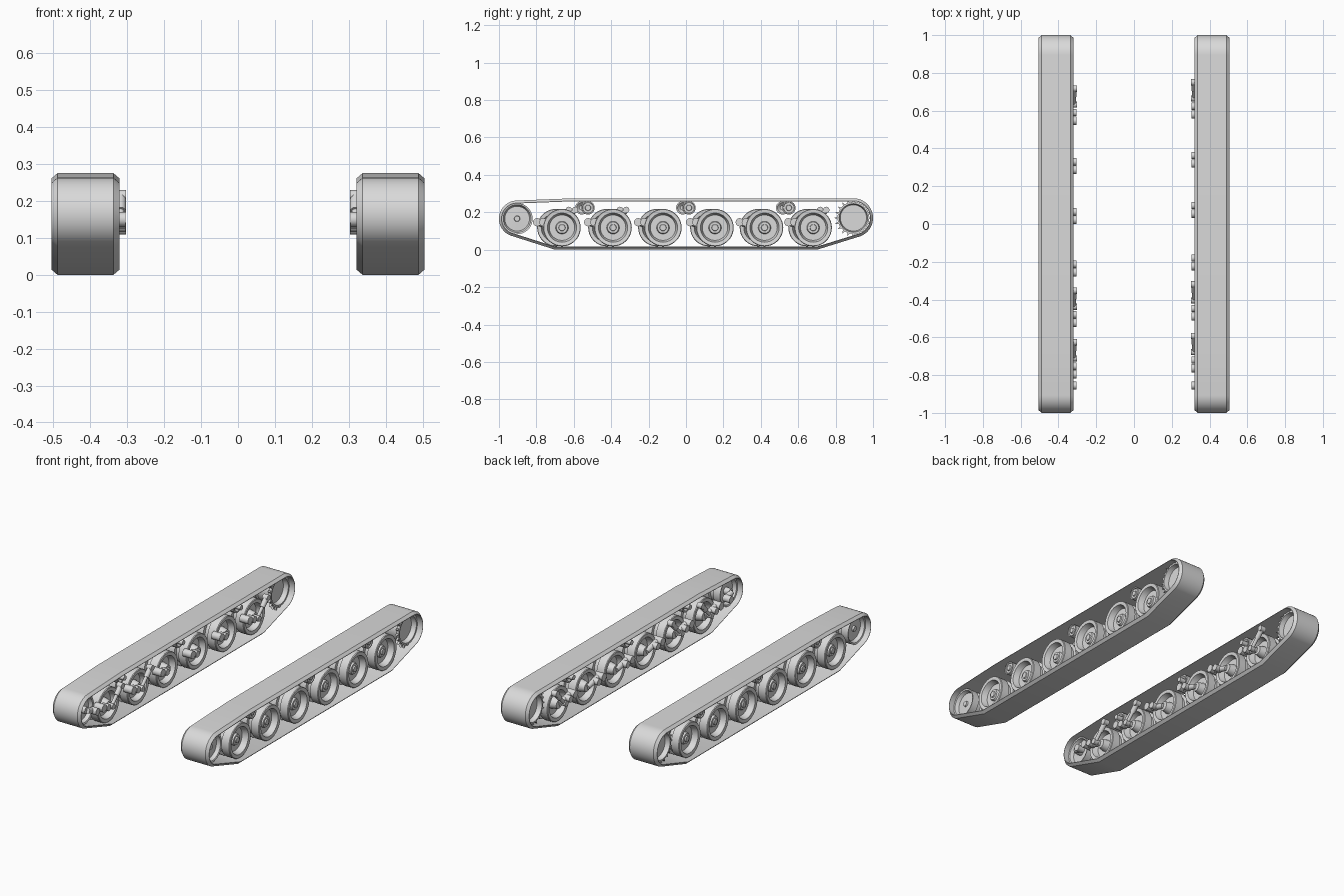
import bpy, bmesh, math
from mathutils import Vector, Matrix

cube = bpy.data.objects.get("Cube")
if cube:
    bpy.data.objects.remove(cube, do_unlink=True)

metal = bpy.data.materials.new("light_grey_metal")
metal.use_nodes = True
GREY = (0.7, 0.7, 0.7, 1)
metal.diffuse_color = GREY
metal.node_tree.nodes["Principled BSDF"].inputs["Base Color"].default_value = GREY

TRACK_X = 0.413          # middle of each track
STAGGER = -0.033         # one side's suspension sits further forward
WHEELS = [-0.663, -0.39, -0.123, 0.155, 0.42, 0.68]
ROLLERS = [-0.524, 0.016, 0.55]
SHOCKED = (0, 1, 5)
IDLER = (-0.903, 0.166)
SPROCKET = (0.895, 0.17)


def finish(name, bm, angle=32):
    bmesh.ops.recalc_face_normals(bm, faces=bm.faces)
    mesh = bpy.data.meshes.new(name)
    bm.to_mesh(mesh)
    bm.free()
    mesh.materials.append(metal)
    obj = bpy.data.objects.new(name, mesh)
    bpy.context.collection.objects.link(obj)
    bpy.ops.object.select_all(action='DESELECT')
    obj.select_set(True)
    bpy.context.view_layer.objects.active = obj
    bpy.ops.object.shade_smooth_by_angle(angle=math.radians(angle))
    return obj


def loft(bm, rings, closed=False):
    n = len(rings[0])
    count = len(rings) if closed else len(rings) - 1
    for i in range(count):
        a, b = rings[i], rings[(i + 1) % len(rings)]
        for j in range(n):
            k = (j + 1) % n
            bm.faces.new((a[j], a[k], b[k], b[j]))


def lathe(name, profile, side, centre, seg=36):
    """Turn (outward offset, radius) points about a sideways axle."""
    bm = bmesh.new()
    y, z = centre
    rings = []
    for off, r in profile:
        rings.append([bm.verts.new((side * (TRACK_X + off),
                                    y + r * math.cos(math.tau * i / seg),
                                    z + r * math.sin(math.tau * i / seg)))
                      for i in range(seg)])
    loft(bm, rings)
    bm.faces.new(rings[0])
    bm.faces.new(rings[-1])
    return finish(name, bm)


def pin(name, side, centre, x0, x1, r, seg=16):
    return lathe(name, [(x0 - TRACK_X, r), (x1 - TRACK_X, r)], side, centre, seg)


def rod(name, start, end, r1, r2, seg=14):
    start, end = Vector(start), Vector(end)
    d = end - start
    bm = bmesh.new()
    turn = Vector((0, 0, 1)).rotation_difference(d).to_matrix().to_4x4()
    bmesh.ops.create_cone(bm, cap_ends=True, segments=seg, radius1=r1, radius2=r2,
                          depth=d.length,
                          matrix=Matrix.Translation((start + end) / 2) @ turn)
    return finish(name, bm)


def arc(centre, r, a0, a1, n):
    return [Vector((centre[0] + r * math.cos(math.radians(a0 + (a1 - a0) * i / n)),
                    centre[1] + r * math.sin(math.radians(a0 + (a1 - a0) * i / n))))
            for i in range(n + 1)]


def track_band(name, side):
    """Sweep a chamfered strip round the running gear."""
    path = [Vector((-0.7, 0)), Vector((0.7, 0))]
    path += arc(SPROCKET, 0.105, -68, 90, 22)
    path += [Vector((-0.6, 0.275))]
    path += arc(IDLER, 0.097, 93, 247, 22)
    section = [(-0.0915, 0.016), (-0.0915, 0.0135), (-0.076, 0),
               (0.076, 0), (0.0915, 0.0135), (0.0915, 0.016)]
    bm = bmesh.new()
    rings = []
    for i, p in enumerate(path):
        d0 = (p - path[i - 1]).normalized()
        d1 = (path[(i + 1) % len(path)] - p).normalized()
        inward = Vector((-d0.y - d1.y, d0.x + d1.x)).normalized()
        inward /= max(0.5, inward.dot(Vector((-d0.y, d0.x))))
        rings.append([bm.verts.new((side * (TRACK_X + off),
                                    p.x + inward.x * t, p.y + inward.y * t))
                      for off, t in section])
    loft(bm, rings, closed=True)
    return finish(name, bm, 20)


def tooth_ring(name, side, off, teeth=20):
    bm = bmesh.new()
    rings = []
    for x in (off - 0.006, off + 0.006):
        ring = []
        for i in range(teeth * 4):
            r = 0.103 if i % 4 == 0 else 0.085
            a = math.tau * i / (teeth * 4)
            ring.append(bm.verts.new((side * (TRACK_X + x),
                                      SPROCKET[0] + r * math.cos(a),
                                      SPROCKET[1] + r * math.sin(a))))
        rings.append(ring)
    # inner edge of the ring
    for x in (off + 0.006, off - 0.006):
        rings.append([bm.verts.new((side * (TRACK_X + x),
                                    SPROCKET[0] + 0.076 * math.cos(math.tau * i / (teeth * 4)),
                                    SPROCKET[1] + 0.076 * math.sin(math.tau * i / (teeth * 4))))
                      for i in range(teeth * 4)])
    loft(bm, rings, closed=True)
    return finish(name, bm)


# Twin-tyred road wheel: hub, dished disc, rim, tyre gap, inner hub
ROAD_WHEEL = [(0.05, 0.012), (0.05, 0.016), (0.043, 0.018), (0.043, 0.03), (0.03, 0.034),
              (0.03, 0.068), (0.064, 0.078), (0.066, 0.097), (0.062, 0.1), (0.014, 0.1),
              (0.012, 0.084), (-0.012, 0.084), (-0.014, 0.1), (-0.062, 0.1), (-0.066, 0.097),
              (-0.064, 0.078), (-0.03, 0.068), (-0.03, 0.034), (-0.07, 0.026)]
ROLLER = [(0.05, 0.01), (0.05, 0.014), (0.043, 0.016), (0.043, 0.028), (0.048, 0.03),
          (0.048, 0.036), (-0.048, 0.036), (-0.048, 0.028), (-0.035, 0.014), (-0.075, 0.014)]
IDLER_WHEEL = [(0.046, 0.008), (0.046, 0.014), (0.036, 0.016), (0.034, 0.066), (0.055, 0.074),
               (0.058, 0.083), (0.015, 0.083), (0.012, 0.07), (-0.012, 0.07), (-0.015, 0.083),
               (-0.058, 0.083), (-0.055, 0.074), (-0.034, 0.066), (-0.036, 0.02), (-0.07, 0.02)]
SPROCKET_DRUM = [(0.03, 0.07), (0.058, 0.076), (0.058, 0.085), (0.04, 0.085), (0.034, 0.076),
                 (-0.034, 0.076), (-0.04, 0.085), (-0.058, 0.085), (-0.058, 0.076), (-0.03, 0.07)]

for side, label in ((1, "left"), (-1, "right")):
    shift = 0 if side == 1 else STAGGER
    track_band(label + "_track_band", side)

    # End wheels
    lathe(label + "_idler_wheel", IDLER_WHEEL, side, IDLER)
    pin(label + "_idler_pivot", side, (-0.855, 0.15), 0.305, 0.35, 0.02)
    rod(label + "_idler_crank", (side * 0.34, -0.855, 0.15),
        (side * 0.34, *IDLER), 0.016, 0.016)
    lathe(label + "_sprocket_drum", SPROCKET_DRUM, side, SPROCKET)
    for place, off in (("outer", 0.05), ("inner", -0.05)):
        tooth_ring(f"{label}_{place}_sprocket_teeth", side, off)

    # Return rollers
    for i, y in enumerate(ROLLERS, 1):
        lathe(f"{label}_return_roller_{i}", ROLLER, side, (y + shift, 0.224), 24)

    # Road wheels with swing arms
    for i, wheel_y in enumerate(WHEELS):
        y = wheel_y + shift
        n = i + 1
        lathe(f"{label}_road_wheel_{n}", ROAD_WHEEL, side, (y, 0.118))
        pin(f"{label}_arm_pivot_{n}", side, (y - 0.1, 0.147), 0.304, 0.36, 0.022)
        pin(f"{label}_arm_boss_{n}", side, (y - 0.057, 0.135), 0.304, 0.345, 0.019)
        rod(f"{label}_swing_arm_{n}", (side * 0.336, y - 0.1, 0.147),
            (side * 0.342, y, 0.118), 0.018, 0.015)
        if i in SHOCKED:
            # Shock absorber leaning up and back
            x = side * 0.318
            low, mid, top = (y - 0.015, 0.125), (y + 0.03, 0.172), (y + 0.07, 0.213)
            rod(f"{label}_shock_piston_{n}", (x, *low), (x, *mid), 0.01, 0.01)
            rod(f"{label}_shock_cylinder_{n}", (x, *mid), (x, *top), 0.015, 0.015)
            pin(f"{label}_shock_lower_eye_{n}", side, low, 0.303, 0.345, 0.016)
            pin(f"{label}_shock_upper_eye_{n}", side, top, 0.303, 0.335, 0.017)
